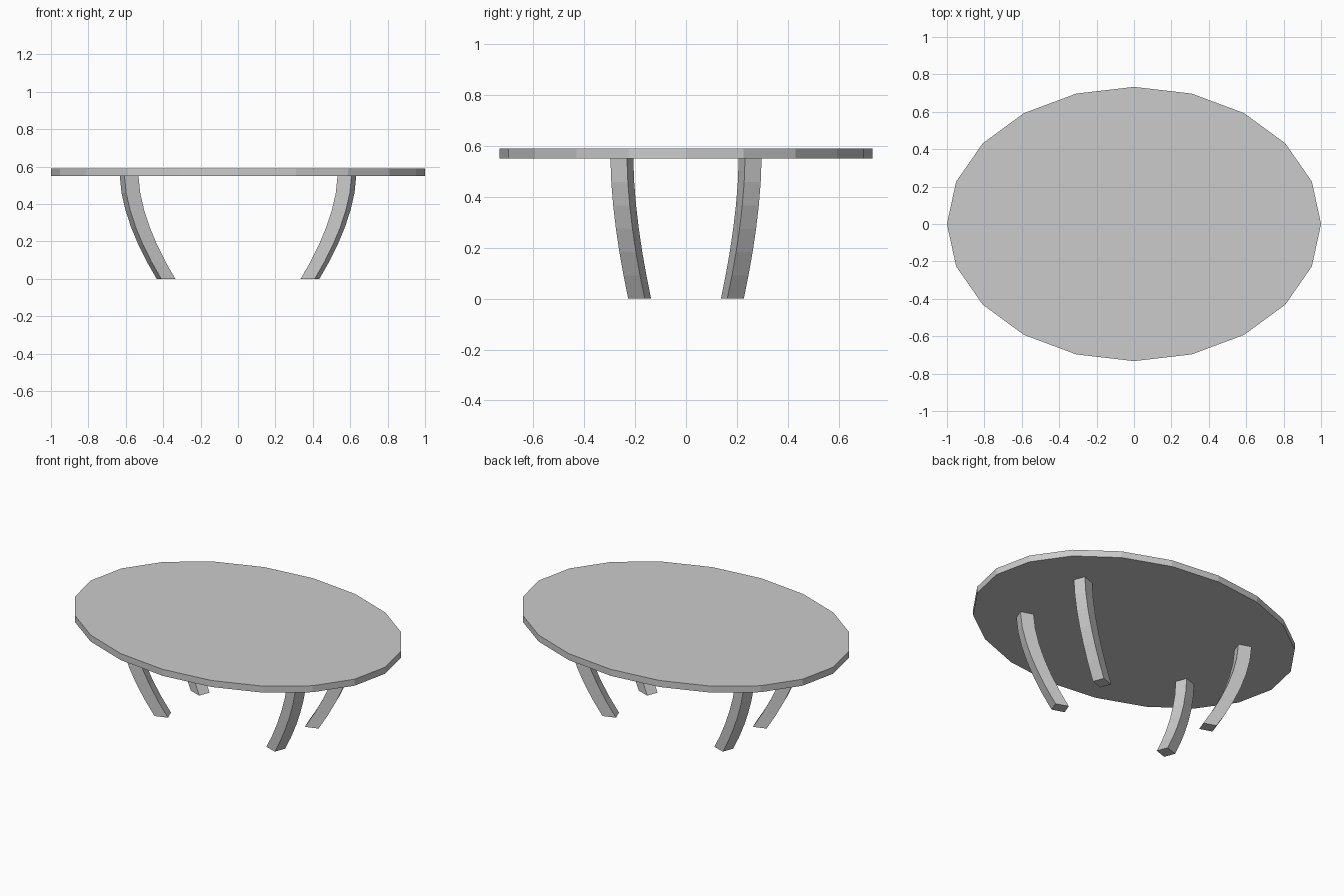
import bpy, bmesh
from math import cos, sin, pi

if "Cube" in bpy.data.objects:
    bpy.data.objects.remove(bpy.data.objects["Cube"])

HEIGHT, UNDERSIDE = 0.59, 0.55


def loft(name, rings):
    """Skin a list of equal closed rings and cap both ends."""
    bm = bmesh.new()
    loops = [[bm.verts.new(p) for p in ring] for ring in rings]
    n = len(loops[0])
    for a, b in zip(loops, loops[1:]):
        for i in range(n):
            j = (i + 1) % n
            bm.faces.new((a[i], a[j], b[j], b[i]))
    bm.faces.new(loops[0])
    bm.faces.new(loops[-1])
    bmesh.ops.recalc_face_normals(bm, faces=bm.faces)
    mesh = bpy.data.meshes.new(name)
    bm.to_mesh(mesh)
    bm.free()
    obj = bpy.data.objects.new(name, mesh)
    bpy.context.collection.objects.link(obj)
    return obj


# Oval top: 20-sided slab
oval = [(cos(i * pi / 10), 0.733 * sin(i * pi / 10)) for i in range(20)]
loft("table_top", [[(x, y, z) for x, y in oval] for z in (UNDERSIDE, HEIGHT)])

# Curved legs: radially turned rectangular section sweeping inward to the floor
section = [(0.607, 0.297), (0.632, 0.232), (0.532, 0.207 + 0.065), (0.557, 0.207)]
section = [section[0], section[1], section[3], section[2]]
STEPS = 6
for side, sx in (("left", -1), ("right", 1)):
    for end, sy in (("front", -1), ("back", 1)):
        rings = []
        for k in range(STEPS + 1):
            t = k / STEPS
            inward = t ** 1.7
            rings.append([(sx * (x - 0.197 * inward), sy * (y - 0.07 * inward),
                           UNDERSIDE * (1 - t)) for x, y in section])
        loft(f"{end}_{side}_leg", rings)
